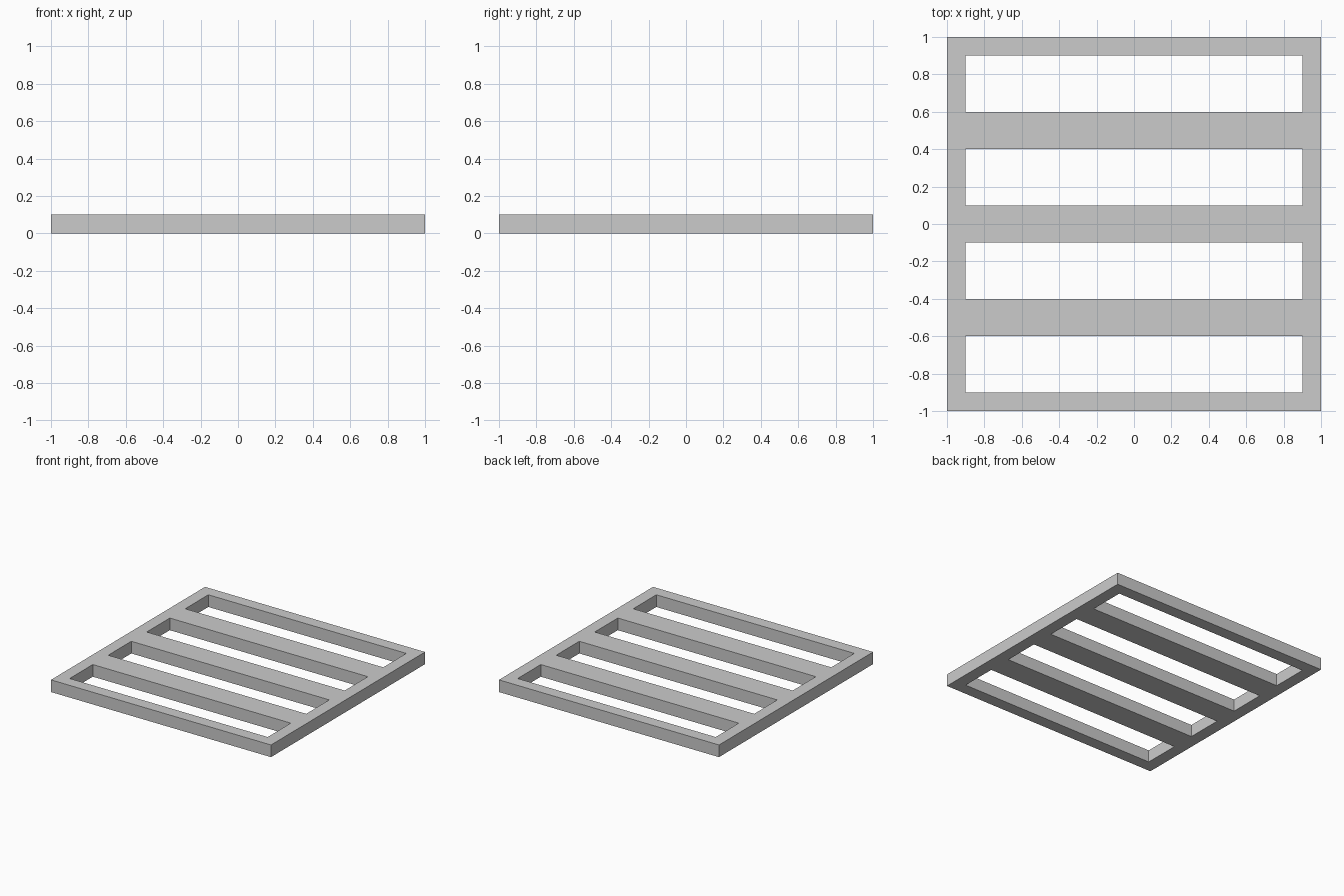
import bpy, bmesh

if "Cube" in bpy.data.objects:
    bpy.data.objects.remove(bpy.data.objects["Cube"])

HEIGHT = 0.1
xs = [-1, -0.9, 0.9, 1]
ys = [-1, -0.9, -0.6, -0.4, -0.1, 0.1, 0.4, 0.6, 0.9, 1]

bm = bmesh.new()
verts = [[bm.verts.new((x, y, 0)) for x in xs] for y in ys]

# Flat plan of the grate: every second middle cell is left open as a slot
for j in range(len(ys) - 1):
    for i in range(len(xs) - 1):
        if i == 1 and j % 2 == 1:
            continue
        bm.faces.new((verts[j][i], verts[j][i + 1], verts[j + 1][i + 1], verts[j + 1][i]))

# Raise the plan to full thickness
plan = bm.faces[:]
raised = bmesh.ops.extrude_face_region(bm, geom=plan, use_keep_orig=True)
top = [v for v in raised["geom"] if isinstance(v, bmesh.types.BMVert)]
bmesh.ops.translate(bm, verts=top, vec=(0, 0, HEIGHT))

# Merge coplanar cells into clean faces
bmesh.ops.recalc_face_normals(bm, faces=bm.faces[:])

mesh = bpy.data.meshes.new("slatted_grate")
bm.to_mesh(mesh)
bm.free()
grate = bpy.data.objects.new("slatted_grate", mesh)
bpy.context.collection.objects.link(grate)
